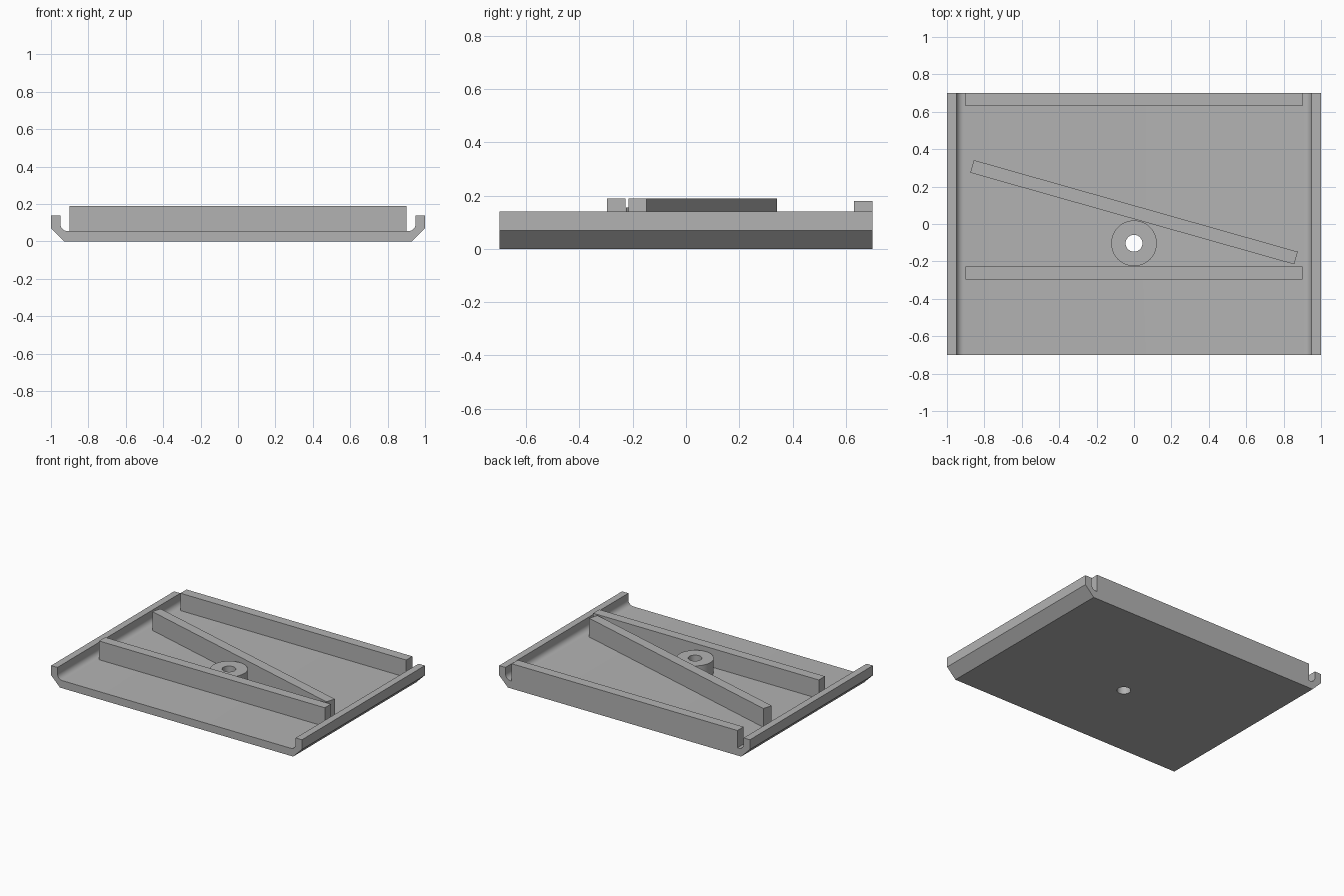
import bpy, bmesh, math
from mathutils import Matrix

cube = bpy.data.objects.get("Cube")
if cube:
    bpy.data.objects.remove(cube, do_unlink=True)

FLOOR = 0.055
HOLE = (0, -0.103)

grey = bpy.data.materials.new("plain grey")
grey.use_nodes = True
colour = (0.45, 0.45, 0.45, 1)
grey.diffuse_color = colour
grey.node_tree.nodes["Principled BSDF"].inputs["Base Color"].default_value = colour


def finish(name, bm):
    bmesh.ops.recalc_face_normals(bm, faces=bm.faces)
    mesh = bpy.data.meshes.new(name)
    bm.to_mesh(mesh)
    bm.free()
    mesh.materials.append(grey)
    obj = bpy.data.objects.new(name, mesh)
    bpy.context.collection.objects.link(obj)
    return obj


def bar(name, length, depth, z0, z1, y, angle=0):
    bm = bmesh.new()
    bmesh.ops.create_cube(bm, size=1)
    bmesh.ops.scale(bm, vec=(length, depth, z1 - z0), verts=bm.verts)
    place = Matrix.Translation((0, y, (z0 + z1) / 2)) @ Matrix.Rotation(angle, 4, 'Z')
    bm.transform(place)
    return finish(name, bm)


def cylinder(name, radius, z0, z1):
    bm = bmesh.new()
    bmesh.ops.create_cone(bm, cap_ends=True, segments=64, radius1=radius, radius2=radius,
                          depth=z1 - z0, matrix=Matrix.Translation((*HOLE, (z0 + z1) / 2)))
    return finish(name, bm)


# Tray: half profile with chamfered foot, raised lip and inner fillet, mirrored
half = [(0.93, 0), (1, 0.07), (1, 0.14), (0.95, 0.14)]
r = 0.04
for i in range(9):
    a = math.pi / 2 * i / 8
    half.append((0.95 - r * (1 - math.cos(a)), FLOOR + r * (1 - math.sin(a))))
outline = half + [(-x, z) for x, z in reversed(half)]
bm = bmesh.new()
face = bm.faces.new([bm.verts.new((x, -0.7, z)) for x, z in outline])
new = bmesh.ops.extrude_face_region(bm, geom=[face])["geom"]
bmesh.ops.translate(bm, vec=(0, 1.4, 0),
                    verts=[g for g in new if isinstance(g, bmesh.types.BMVert)])
tray = finish("tray", bm)

# Ribs standing on the floor
bar("front_rib", 1.8, 0.07, FLOOR, 0.19, -0.262)
bar("back_rib", 1.8, 0.07, FLOOR, 0.18, 0.665)
bar("diagonal_rib", 1.8, 0.07, FLOOR, 0.19, 0.063, math.radians(-15.8))

# Round boss, with a hole drilled through it and the tray
boss = cylinder("round_boss", 0.122, FLOOR, 0.155)
cutter = cylinder("hole_cutter", 0.045, -0.1, 0.4)
cutter.hide_render = True
for obj in (tray, boss):
    mod = obj.modifiers.new("hole", 'BOOLEAN')
    mod.object = cutter
    mod.solver = 'EXACT'
    bpy.context.view_layer.objects.active = obj
    bpy.ops.object.modifier_apply(modifier=mod.name)
bpy.data.objects.remove(cutter, do_unlink=True)

# Smooth the curved faces only
for obj in (tray, boss):
    bpy.ops.object.select_all(action='DESELECT')
    obj.select_set(True)
    bpy.context.view_layer.objects.active = obj
    bpy.ops.object.shade_smooth_by_angle(angle=math.radians(30))
